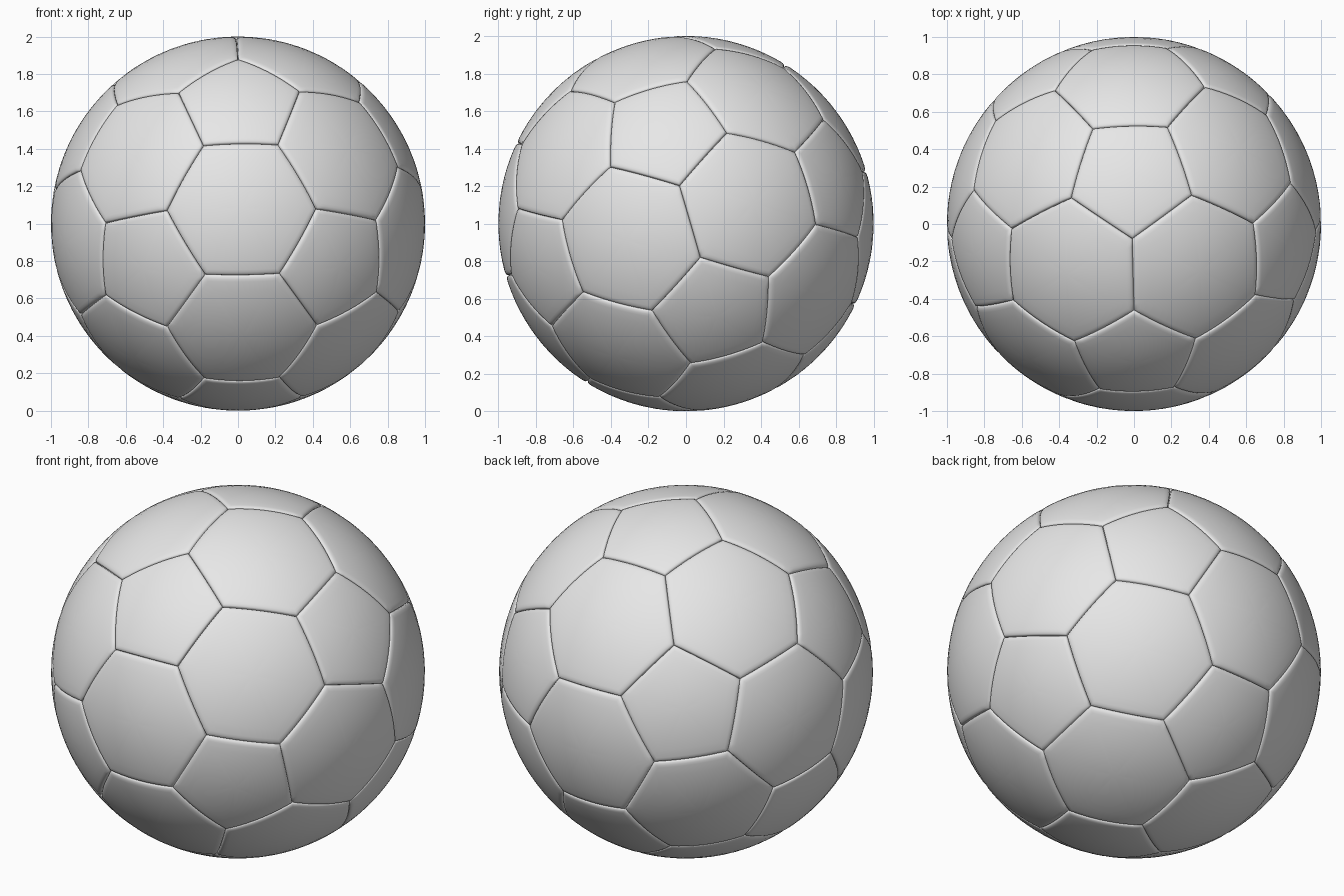
import bpy, bmesh
from math import radians, sqrt
from itertools import product
from mathutils import Matrix, Vector

cube = bpy.data.objects.get("Cube")
if cube:
    bpy.data.objects.remove(cube)

STEPS = 10  # divisions along each seam
# Panel profile: distance from panel centre to seam, and depth below the ball surface
RINGS = [(0.15, 0), (0.3, 0), (0.45, 0), (0.6, 0), (0.75, 0), (0.9, 0),
         (0.94, 0.001), (0.975, 0.004), (0.99, 0.008), (1, 0.018)]

# Leather material
leather = bpy.data.materials.new("light_grey")
leather.use_nodes = True
grey = (0.8, 0.8, 0.8, 1)
leather.diffuse_color = grey
leather.node_tree.nodes["Principled BSDF"].inputs["Base Color"].default_value = grey


def panel_layout():
    """Truncated icosahedron: 12 pentagons and 20 hexagons."""
    phi = (1 + sqrt(5)) / 2
    corners = []
    for s, t in product((-1, 1), repeat=2):
        corners += [Vector((0, s, t * phi)), Vector((s, t * phi, 0)), Vector((t * phi, 0, s))]
    bm = bmesh.new()
    for a in corners:
        for b in corners:
            if 0 < (a - b).length < 2.1:
                bm.verts.new((2 * a + b) / 3)
    bmesh.ops.convex_hull(bm, input=bm.verts)
    bmesh.ops.dissolve_limit(bm, angle_limit=radians(1), verts=bm.verts, edges=bm.edges)
    return bm


def add_panel(bm, outline, centre):
    """Domed panel of concentric rings, dipping into the seam at its rim."""
    rim = []
    for a, b in zip(outline, outline[1:] + outline[:1]):
        rim += [a.lerp(b, i / STEPS) for i in range(STEPS)]
    n = len(rim)
    hub = bm.verts.new(centre.normalized())
    inner = None
    for t, depth in RINGS:
        ring = [bm.verts.new(centre.lerp(p, t).normalized() * (1 - depth)) for p in rim]
        for i in range(n):
            j = (i + 1) % n
            if inner:
                bm.faces.new((inner[i], ring[i], ring[j], inner[j]))
            else:
                bm.faces.new((hub, ring[i], ring[j]))
        inner = ring


# Ball made of stitched panels
layout = panel_layout()
bm = bmesh.new()
for face in layout.faces:
    add_panel(bm, [v.co.copy() for v in face.verts], face.calc_center_median())
layout.free()
bmesh.ops.remove_doubles(bm, verts=bm.verts, dist=0.0005)
bmesh.ops.recalc_face_normals(bm, faces=bm.faces)

# Turn the panels and rest the ball on the floor
turn = (Matrix.Rotation(radians(1.26), 4, 'Z') @ Matrix.Rotation(radians(-0.63), 4, 'Y')
        @ Matrix.Rotation(radians(16.2), 4, 'X'))
bm.transform(Matrix.Translation((0, 0, 1)) @ turn)

mesh = bpy.data.meshes.new("ball")
bm.to_mesh(mesh)
bm.free()
mesh.materials.append(leather)
ball = bpy.data.objects.new("ball", mesh)
bpy.context.collection.objects.link(ball)

bpy.ops.object.select_all(action='DESELECT')
ball.select_set(True)
bpy.context.view_layer.objects.active = ball
bpy.ops.object.shade_smooth_by_angle(angle=radians(50))
